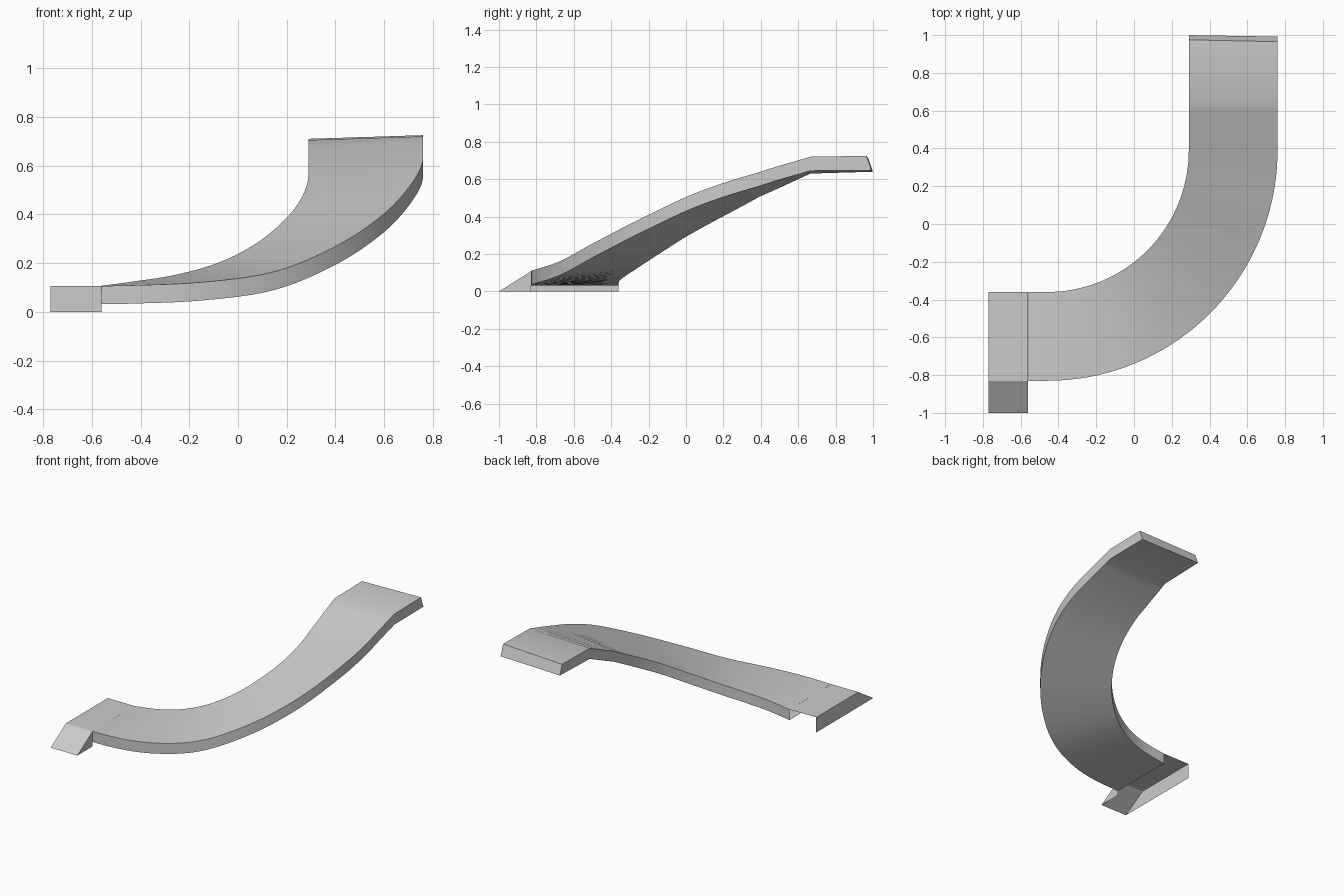
import bpy, bmesh, math

if "Cube" in bpy.data.objects:
    bpy.data.objects.remove(bpy.data.objects["Cube"])

CX, CY = -0.46, 0.39            # bend centre
R_IN, R_OUT = 0.75, 1.22        # bend radii
THICK = 0.075
DEG = 0.985 * math.pi / 180     # straight length that counts as one degree

# station (degrees along the bend), inner edge height, outer edge height
KEYS = [(-5.8, .107, .107), (0, .120, .108), (15, .150, .122), (30, .200, .165),
        (45, .278, .270), (60, .376, .400), (75, .475, .535), (90, .580, .637),
        (106, .705, .720)]


def height(t, col):
    """Smooth interpolation of the edge heights."""
    i = next((k for k in range(len(KEYS) - 2) if t < KEYS[k + 1][0]), len(KEYS) - 2)

    def slope(k):
        a, b = KEYS[max(k - 1, 0)], KEYS[min(k + 1, len(KEYS) - 1)]
        return (b[col] - a[col]) / (b[0] - a[0])
    a, b = KEYS[i], KEYS[i + 1]
    h = b[0] - a[0]
    u = (t - a[0]) / h
    return ((2*u**3 - 3*u**2 + 1) * a[col] + (u**3 - 2*u**2 + u) * h * slope(i)
            + (3*u**2 - 2*u**3) * b[col] + (u**3 - u**2) * h * slope(i + 1))


def plan(t, r):
    """Plan position on the path: straight, quarter bend, straight."""
    a = math.radians(min(max(t, 0), 90))
    return (CX + r * math.sin(a) + min(t, 0) * DEG,
            CY - r * math.cos(a) + max(t - 90, 0) * DEG)


def make_object(name, bm, smooth=False):
    bmesh.ops.recalc_face_normals(bm, faces=bm.faces)
    mesh = bpy.data.meshes.new(name)
    bm.to_mesh(mesh)
    bm.free()
    obj = bpy.data.objects.new(name, mesh)
    bpy.context.collection.objects.link(obj)
    if smooth:
        bpy.ops.object.select_all(action='DESELECT')
        obj.select_set(True)
        bpy.context.view_layer.objects.active = obj
        bpy.ops.object.shade_smooth_by_angle(angle=math.radians(20))
    return obj


# Curved, banked ramp with a level landing at the top
bm = bmesh.new()
rings = []
stations = [-5.8, -3] + [i * 2.5 for i in range(37)] + [94, 98, 102, 106]
for t in stations:
    (xi, yi), (xo, yo) = plan(t, R_IN), plan(t, R_OUT)
    zi, zo = height(t, 1), height(t, 2)
    rings.append([(xi, yi, zi), (xo, yo, zo),
                  (xo, yo, zo - THICK), (xi, yi, zi - THICK)])
rings.append([(.29, .975, .71), (.76, .965, .725), (.76, .992, .648), (.29, 1.0, .64)])
rings = [[bm.verts.new(p) for p in ring] for ring in rings]
for a, b in zip(rings, rings[1:]):
    for k in range(4):
        n = (k + 1) % 4
        bm.faces.new((a[k], a[n], b[n], b[k]))
bm.faces.new(rings[-1])
make_object("curved_ramp", bm, smooth=True)

# Open entry shell at the foot: deck, sloped front, left wall, right gusset
bm = bmesh.new()
X0, X1, H = -0.77, -0.56, 0.107
profile = [(-1.0, 0), (-0.83, H), (-0.36, H), (-0.36, 0)]
left = [bm.verts.new((X0, y, z)) for y, z in profile]
right = [bm.verts.new((X1, y, z)) for y, z in profile[:3]]
foot = bm.verts.new((X1, -0.83, 0))
for k in range(2):
    bm.faces.new((left[k], right[k], right[k + 1], left[k + 1]))
bm.faces.new(left)
bm.faces.new((right[0], foot, right[1]))
make_object("entry_shell", bm)
